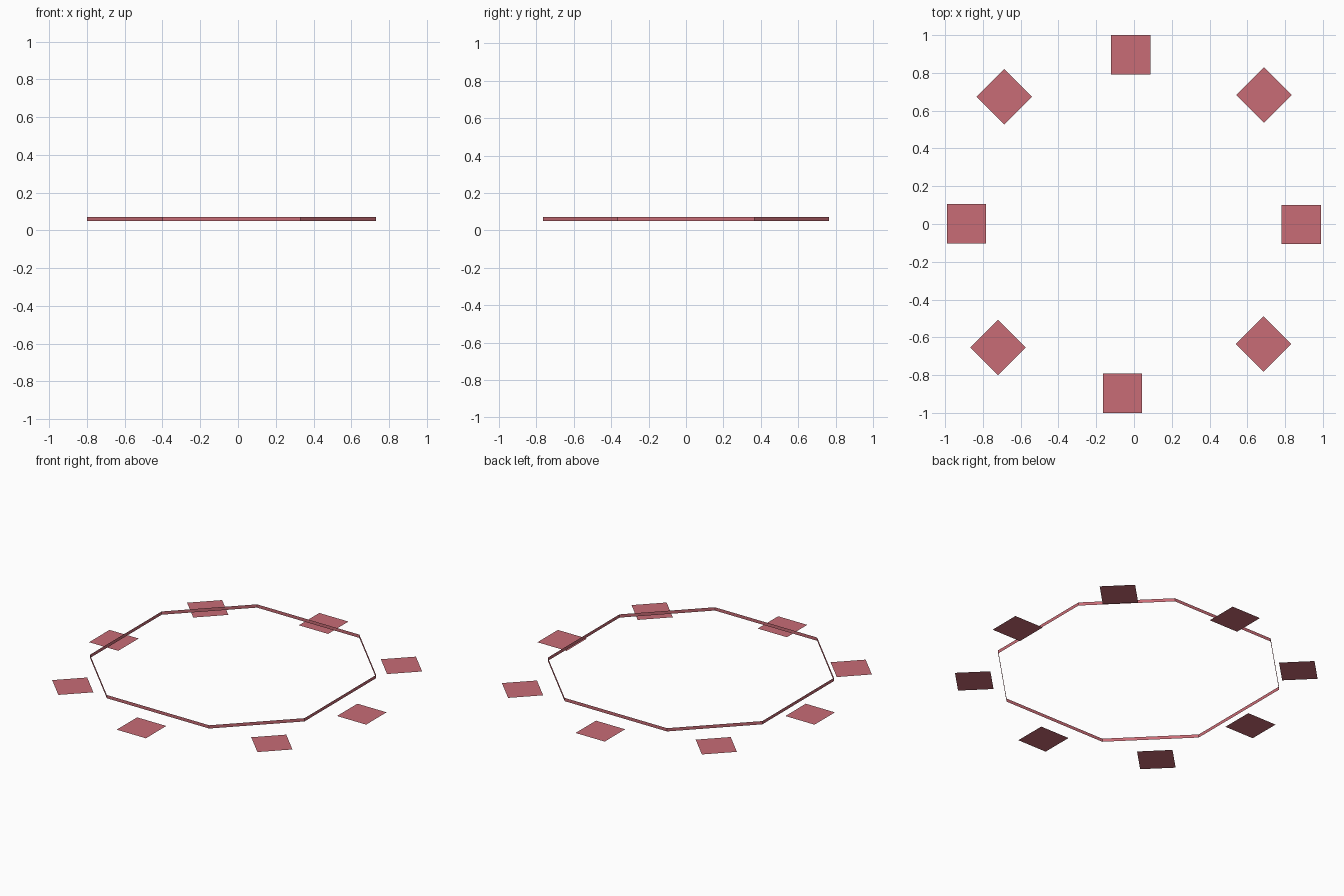
import bpy
import bmesh
import math
from mathutils import Matrix

if "Cube" in bpy.data.objects:
    bpy.data.objects.remove(bpy.data.objects["Cube"])

red = bpy.data.materials.new("dusty_red")
red.diffuse_color = (0.58, 0.15, 0.18, 1)
red.use_nodes = True
red.node_tree.nodes["Principled BSDF"].inputs["Base Color"].default_value = red.diffuse_color


def finish(name, bm):
    mesh = bpy.data.meshes.new(name)
    bm.to_mesh(mesh)
    bm.free()
    mesh.materials.append(red)
    obj = bpy.data.objects.new(name, mesh)
    bpy.context.collection.objects.link(obj)
    return obj


# Thin octagonal band: a square with cut corners, extruded upward, open top and bottom
HALF, CUT, CX = 0.765, 0.365, -0.035
bm = bmesh.new()
ring = []
for i in range(4):
    turn = Matrix.Rotation(math.radians(90 * i), 4, 'Z')
    for y in (-CUT, CUT):
        v = bm.verts.new(turn @ Matrix.Translation((HALF, y, 0.05)).translation)
        v.co.x += CX
        ring.append(v)
edges = [bm.edges.new((ring[i], ring[(i + 1) % 8])) for i in range(8)]
ext = bmesh.ops.extrude_edge_only(bm, edges=edges)
top = [g for g in ext["geom"] if isinstance(g, bmesh.types.BMVert)]
bmesh.ops.translate(bm, verts=top, vec=(0, 0, 0.021))
# Make every wall face outward
bm.normal_update()
for f in bm.faces:
    c = f.calc_center_median()
    if f.normal.x * (c.x - CX) + f.normal.y * c.y < 0:
        f.normal_flip()
finish("octagon_band", bm)

# Eight flat square pads around the band, each turned to face the centre
pads = [
    ("right_pad", 0.885, -0.003, 0),
    ("back_right_pad", 0.688, 0.683, 45),
    ("back_pad", -0.017, 0.897, 0),
    ("back_left_pad", -0.688, 0.674, 45),
    ("left_pad", -0.887, 0.002, 0),
    ("front_left_pad", -0.720, -0.655, 45),
    ("front_pad", -0.061, -0.896, 0),
    ("front_right_pad", 0.686, -0.635, 45),
]
for name, x, y, angle in pads:
    bm = bmesh.new()
    bmesh.ops.create_grid(bm, x_segments=1, y_segments=1, size=0.104)
    pad = finish(name, bm)
    pad.location = (x, y, 0)
    pad.rotation_euler.z = math.radians(angle)
